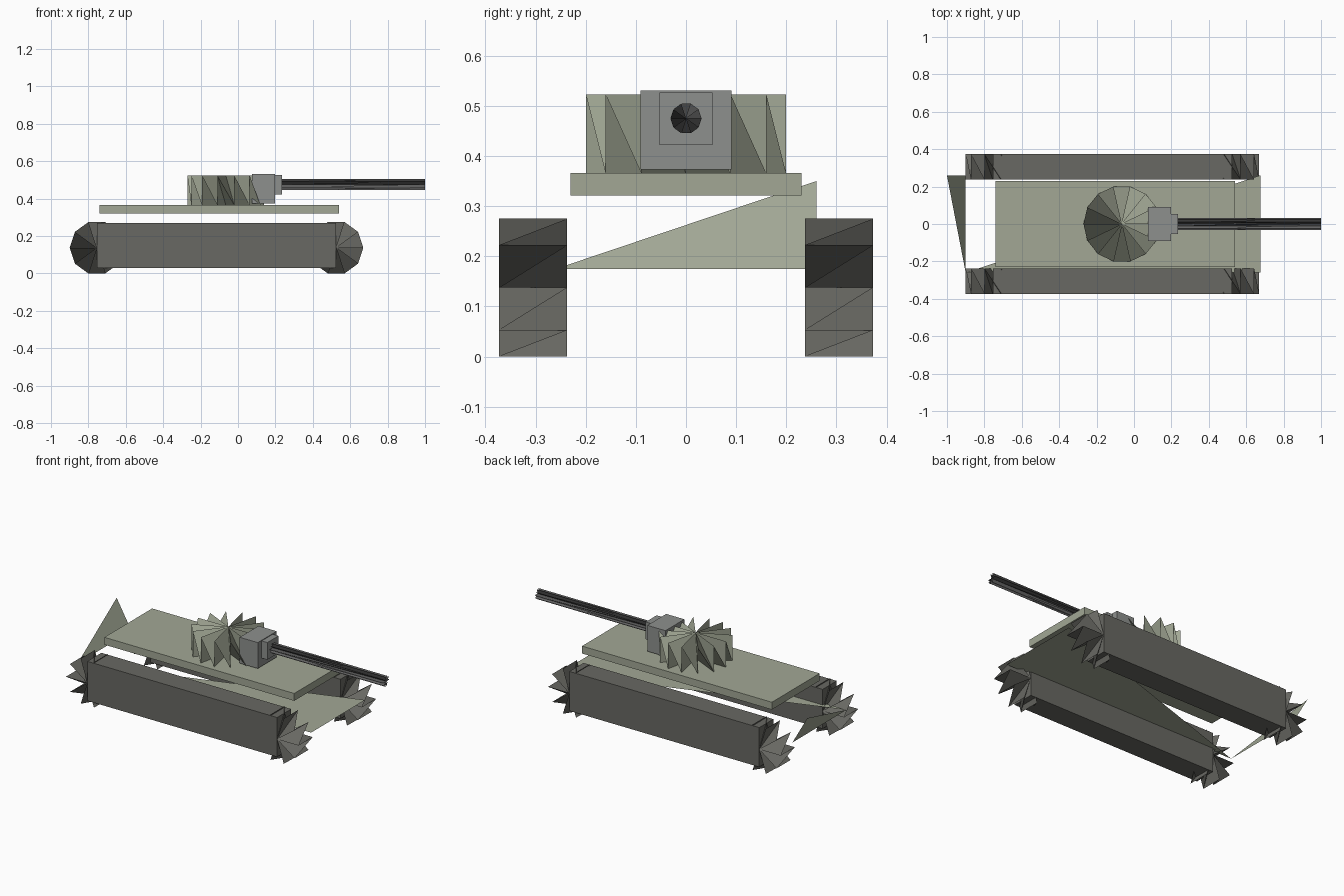
import bpy
from math import sin, cos, pi
from mathutils import Vector

if "Cube" in bpy.data.objects:
    bpy.data.objects.remove(bpy.data.objects["Cube"])


def material(name, rgb):
    m = bpy.data.materials.new(name)
    m.diffuse_color = (*rgb, 1)
    m.use_nodes = True
    m.node_tree.nodes["Principled BSDF"].inputs["Base Color"].default_value = m.diffuse_color
    return m


GREEN = material("olive_paint", (0.36, 0.39, 0.30))
DARK = material("dark_rubber", (0.14, 0.14, 0.125))
STEEL = material("steel", (0.27, 0.28, 0.27))
GUN = material("gun_metal", (0.12, 0.12, 0.12))


def mesh(name, verts, faces, mat):
    me = bpy.data.meshes.new(name)
    me.from_pydata(verts, [], faces)
    me.update()
    ob = bpy.data.objects.new(name, me)
    bpy.context.collection.objects.link(ob)
    me.materials.append(mat)
    return ob


def box(name, lo, hi, mat):
    lo, hi = Vector(lo), Vector(hi)
    bpy.ops.mesh.primitive_cube_add(size=1, location=(lo + hi) / 2)
    ob = bpy.context.object
    ob.name = name
    ob.scale = hi - lo
    ob.data.materials.append(mat)


def finned_drum(name, end_a, end_b, u, v, radius, sides, mat):
    """Open drum of radial fins: zigzag rim joined to both hubs."""
    a, b, u, v = map(Vector, (end_a, end_b, u, v))
    verts = []
    for i in range(sides):
        t = 2 * pi * i / sides
        r = (u * cos(t) + v * sin(t)) * radius
        verts += [a + r, b + r]
    n = 2 * sides
    verts += [a, b]
    faces = [(hub, j, (j + 1) % n) for hub in (n, n + 1) for j in range(n)]
    mesh(name, verts, faces, mat)


X, Y, Z = (1, 0, 0), (0, 1, 0), (0, 0, 1)

# lower hull: open triangular floor and rear plate
mesh("hull_plates",
     [(-0.90, -0.26, 0.175), (0.675, -0.26, 0.175), (0.675, 0.26, 0.175),
      (-0.90, 0.26, 0.175), (-1.0, 0.26, 0.35)],
     [(0, 1, 2), (0, 3, 4)], GREEN)

# deck
box("deck", (-0.74, -0.23, 0.321), (0.54, 0.23, 0.366), GREEN)

# tracks with a drum at each end
for side, y0, y1 in (("right", -0.373, -0.237), ("left", 0.237, 0.373)):
    box("track_" + side, (-0.755, y0, 0.03), (0.525, y1, 0.27), DARK)
    for end, x in (("rear", -0.755), ("front", 0.525)):
        finned_drum(f"{end}_drum_{side}", (x, y1, 0.1375), (x, y0, 0.1375),
                    X, Z, 0.1446, 10, DARK)

# turret
finned_drum("turret", (-0.065, 0, 0.365), (-0.065, 0, 0.523), X, Y, 0.205, 14, GREEN)

# gun mount and barrel
box("gun_mount", (0.075, -0.091, 0.373), (0.197, 0.091, 0.531), STEEL)
box("gun_collar", (0.197, -0.053, 0.422), (0.235, 0.053, 0.527), STEEL)
finned_drum("barrel", (0.20, 0, 0.475), (1.0, 0, 0.475), Y, Z, 0.031, 10, GUN)
